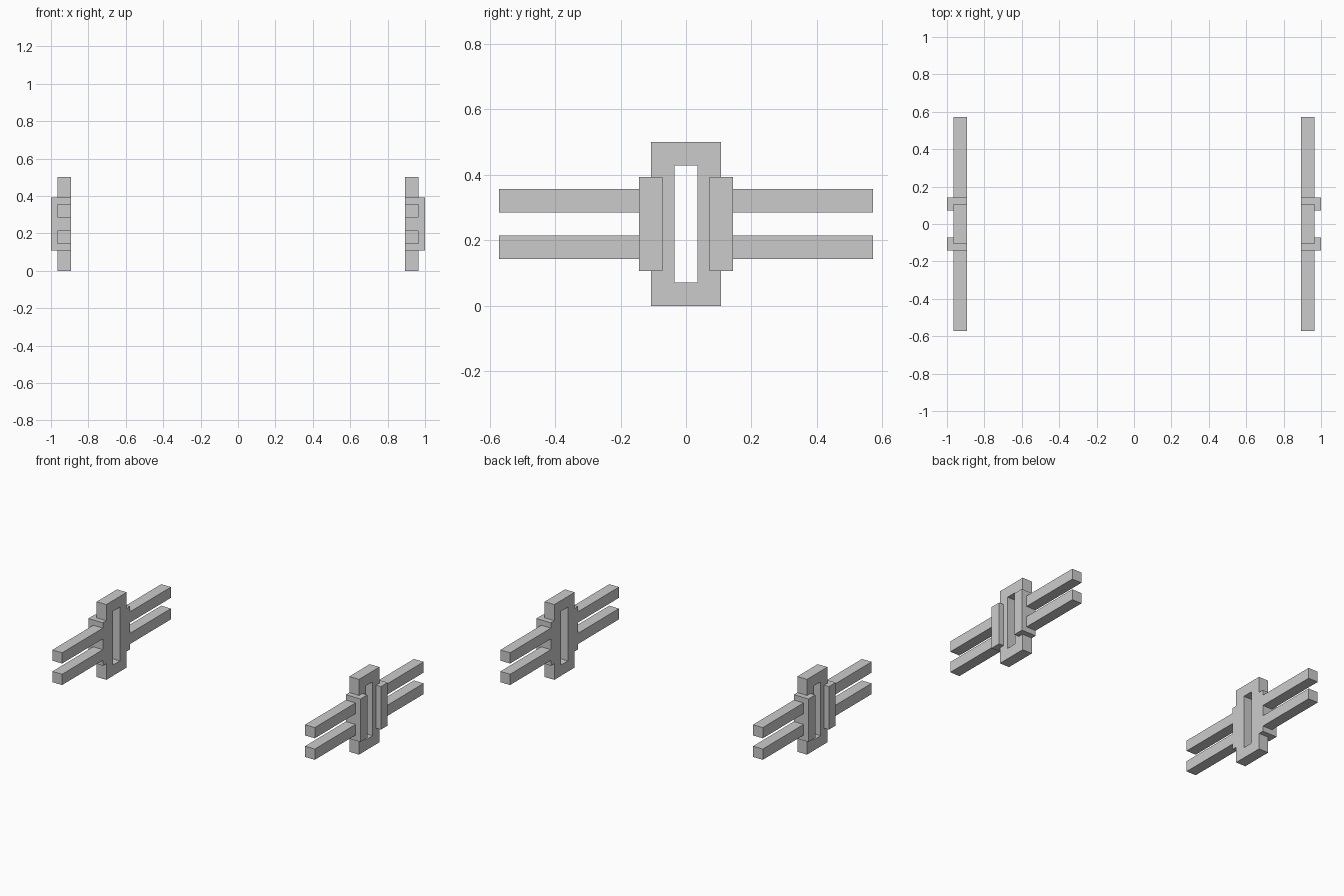
import bpy, bmesh
from mathutils import Vector

if "Cube" in bpy.data.objects:
    bpy.data.objects.remove(bpy.data.objects["Cube"])

U = 1 / 28  # module: every dimension is a whole number of these


def prism(name, points, faces, depth, mirror):
    """Extrude planar faces (points in modules) along depth, then mirror."""
    bm = bmesh.new()
    verts = [bm.verts.new(Vector(p) * U) for p in points]
    flat = [bm.faces.new([verts[i] for i in f]) for f in faces]
    ext = bmesh.ops.extrude_face_region(bm, geom=flat, use_keep_orig=True)
    moved = [g for g in ext["geom"] if isinstance(g, bmesh.types.BMVert)]
    bmesh.ops.translate(bm, verts=moved, vec=Vector(depth) * U)
    bmesh.ops.recalc_face_normals(bm, faces=bm.faces)
    mesh = bpy.data.meshes.new(name)
    bm.to_mesh(mesh)
    bm.free()
    obj = bpy.data.objects.new(name, mesh)
    bpy.context.collection.objects.link(obj)
    mod = obj.modifiers.new("Mirror", "MIRROR")
    mod.use_axis = mirror
    mod.use_mirror_merge = False
    return obj


def rect(x, y, z0, z1):
    return [(x, -y, z0), (x, y, z0), (x, y, z1), (x, -y, z1)]


# Upright slotted frame, one on each side
ring = [(i, (i + 1) % 4, 4 + (i + 1) % 4, 4 + i) for i in range(4)]
prism("slotted_frame", rect(25, 3, 0, 14) + rect(25, 1, 2, 12), ring,
      (2, 0, 0), (True, False, False))

# L-shaped clamps wrapping the outer edges of each frame
prism("edge_clamp",
      [(25, 3, 3), (27, 3, 3), (28, 3, 3), (28, 4, 3), (25, 4, 3),
       (27, 2, 3), (28, 2, 3)],
      [(0, 1, 2, 3, 4), (1, 5, 6, 2)], (0, 0, 8), (True, True, False))

# Paired horizontal bars running out to front and back
for name, z in (("lower_bar", 4), ("upper_bar", 8)):
    prism(name, [(25, 4, z), (27, 4, z), (27, 4, z + 2), (25, 4, z + 2)],
          [(0, 1, 2, 3)], (0, 12, 0), (True, True, False))
